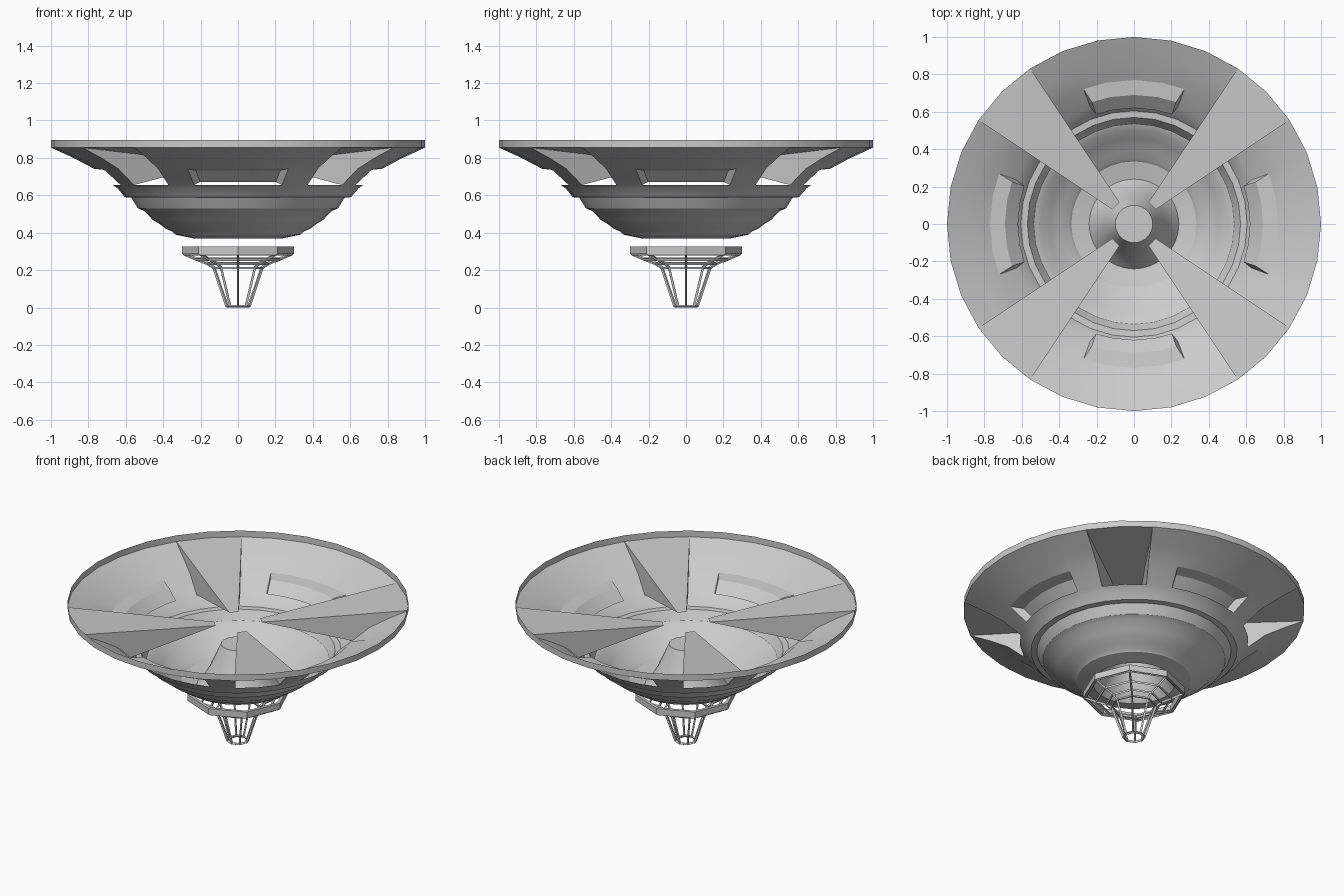
import bpy, bmesh, math
from math import cos, sin, pi, radians

if "Cube" in bpy.data.objects:
    bpy.data.objects.remove(bpy.data.objects["Cube"])

SIDES = 32
STEP = 2 * pi / SIDES


def polar(r, a, z):
    return (r * cos(a), r * sin(a), z)


def finish(bm, name, smooth=None):
    mesh = bpy.data.meshes.new(name)
    bm.to_mesh(mesh)
    bm.free()
    ob = bpy.data.objects.new(name, mesh)
    bpy.context.collection.objects.link(ob)
    bpy.ops.object.select_all(action='DESELECT')
    ob.select_set(True)
    bpy.context.view_layer.objects.active = ob
    if smooth:
        bpy.ops.object.shade_smooth_by_angle(angle=radians(smooth))
    return ob


def lathe(profile, sides, name, smooth=None, skip=None, angle=None):
    """Spin (r, z) rows bottom-to-top into a sheet; skip(row, side) leaves holes."""
    bm = bmesh.new()
    rows = []
    for k, (r, z) in enumerate(profile):
        if r == 0:
            rows.append([bm.verts.new((0, 0, z))] * sides)
        else:
            rows.append([bm.verts.new(polar(r, angle(k, i) if angle else 2 * pi * i / sides, z))
                         for i in range(sides)])
    for k in range(len(rows) - 1):
        for i in range(sides):
            if skip and skip(k, i):
                continue
            j = (i + 1) % sides
            quad = [rows[k][i], rows[k][j], rows[k + 1][j], rows[k + 1][i]]
            bm.faces.new(list(dict.fromkeys(quad)))
    return finish(bm, name, smooth)


# Bowl: upper dish, stepped tiers and the raised central cone, as one sheet
dish = [(1, .855), (.88, .80), (.77, .742), (.67, .655)]
tiers = [(.645, .638), (.605, .59), (.57, .587), (.535, .53), (.50, .515),
         (.455, .468), (.42, .447), (.39, .424), (.35, .405), (.335, .39), (.24, .37)]
cone = [(.205, .41), (.165, .48), (.13, .56), (.10, .63), (0, .63)]
bowl_profile = (([(1, .895)] + dish + tiers + cone)[::-1])
N = len(bowl_profile)
VENT_HALF = radians(20.5)


def bowl_skip(k, i):
    row = N - 2 - k                      # 0 = rim band, counted from the top
    if 1 <= row <= 3 and i % 8 in (3, 4):    # diagonal fin openings
        return True
    return row == 3 and i % 8 in (0, 1, 6, 7)  # vent openings


def bowl_angle(k, i):
    row = N - 1 - k
    a = i * STEP
    if row in (3, 4) and i % 8 in (2, 6):      # ends of the vents
        a += (VENT_HALF - 2 * STEP) * (1 if i % 8 == 2 else -1)
    return a


lathe(bowl_profile, SIDES, "bowl", 30, bowl_skip, bowl_angle)

# Inset vents on the four axes: ledge, sunken panel and end walls
for n in range(4):
    bm = bmesh.new()
    base = n * pi / 2
    offs = [-VENT_HALF, -STEP, 0, STEP, VENT_HALF]
    inner = [o * .93 for o in offs]
    rows = [[bm.verts.new(polar(r, base + o, z)) for o in oo]
            for r, z, oo in ((.77, .742, offs), (.69, .733, inner), (.62, .672, inner))]
    for a, b in zip(rows, rows[1:]):
        for i in range(4):
            bm.faces.new((a[i], b[i], b[i + 1], a[i + 1]))
    for e in (0, 4):
        low = bm.verts.new(polar(.67, base + offs[e], .655))
        bm.faces.new((rows[0][e], rows[1][e], rows[2][e], low))
    bmesh.ops.recalc_face_normals(bm, faces=bm.faces)
    finish(bm, f"vent_{n + 1}", 30)

# Four wedge fins over the diagonal openings: sloping top and two side walls
for n in range(4):
    bm = bmesh.new()
    mid = pi / 4 + n * pi / 2
    sides = []
    for s in (-1, 1):
        pts = [(.14, .77)] + dish
        sides.append([bm.verts.new(polar(r, mid + s * STEP, z)) for r, z in pts])
        bm.faces.new(sides[-1])
    l, r = sides
    rim = bm.verts.new(polar(1, mid, .855))
    bm.faces.new((l[0], l[1], rim, r[1], r[0]))
    bmesh.ops.recalc_face_normals(bm, faces=bm.faces)
    finish(bm, f"fin_{n + 1}")

# Octagonal collar hanging below the bowl
collar = lathe([(.30, .285), (.30, .325)], 8, "collar")
sol = collar.modifiers.new("thickness", 'SOLIDIFY')
sol.thickness = .02
sol.offset = -1

# Open cage of struts and rings under the collar
cage = lathe([(.06, .008), (.128, .212), (.16, .235), (.22, .258), (.288, .287)], 8, "cage")
wire = cage.modifiers.new("struts", 'WIREFRAME')
wire.thickness = .018
wire.use_even_offset = False
wire.use_boundary = True
